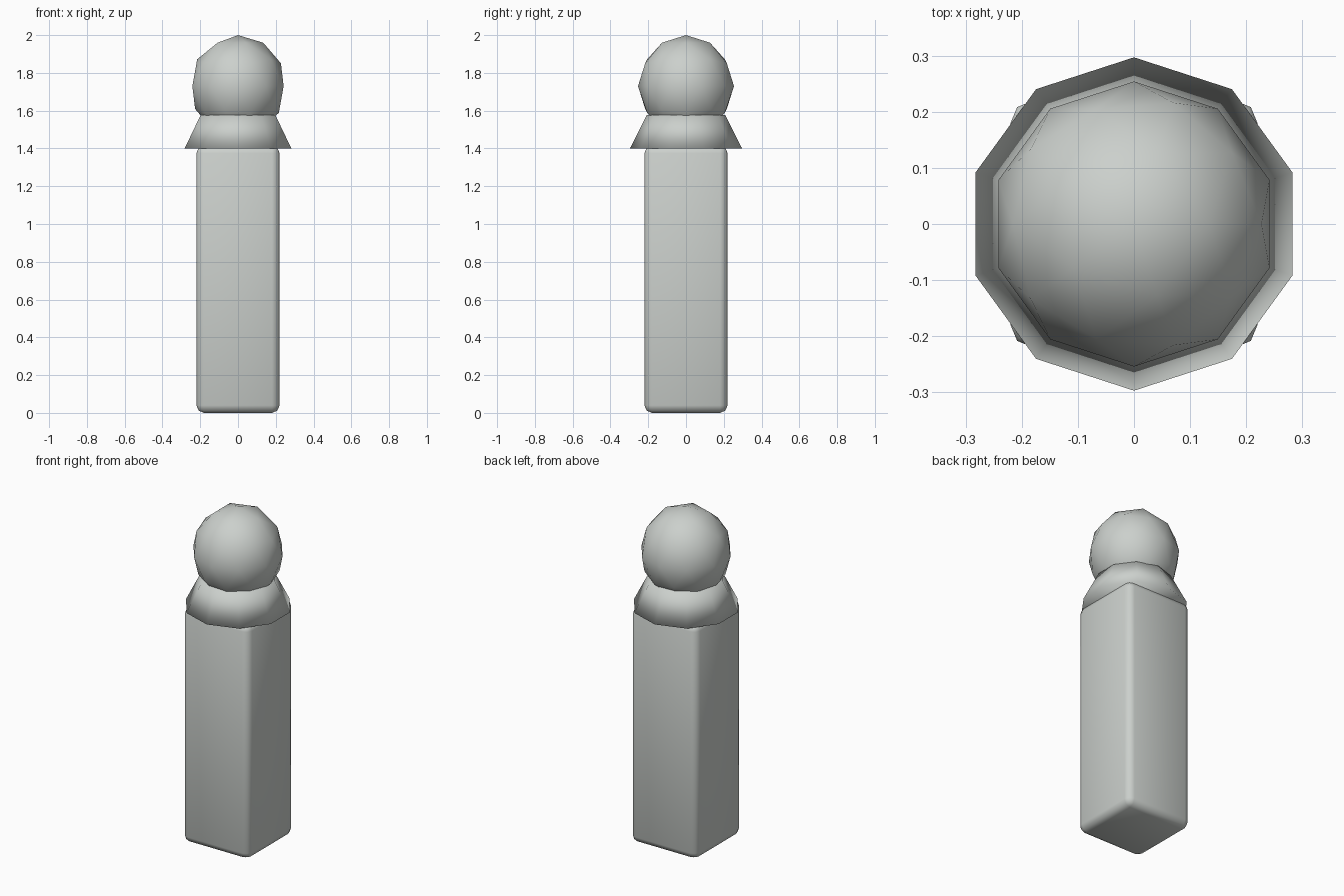
import bpy

cube = bpy.data.objects.get("Cube")
if cube:
    bpy.data.objects.remove(cube, do_unlink=True)

# Single pale grey
grey = bpy.data.materials.new("pale_grey")
grey.use_nodes = True
colour = (0.60, 0.63, 0.605, 1)
grey.diffuse_color = colour
grey.node_tree.nodes["Principled BSDF"].inputs["Base Color"].default_value = colour


def finish(name, scale=(1, 1, 1)):
    """Name, scale, colour and smooth the active object."""
    part = bpy.context.object
    part.name = name
    part.scale = scale
    bpy.ops.object.transform_apply(location=False, rotation=False, scale=True)
    part.data.materials.append(grey)
    bpy.ops.object.shade_smooth()
    return part


# Square body with rounded edges
body_height = 1.415
bpy.ops.mesh.primitive_cube_add(size=1, location=(0, 0, body_height / 2))
body = finish("body", (0.44, 0.44, body_height))
bevel = body.modifiers.new("rounded_edges", "BEVEL")
bevel.width = 0.04
bevel.segments = 2

# Flared ten-sided collar, closed at both ends
collar_bottom, collar_top = 1.40, 1.577
bpy.ops.mesh.primitive_cone_add(
    vertices=10, radius1=0.297, radius2=0.208,
    depth=collar_top - collar_bottom,
    location=(0, 0, (collar_bottom + collar_top) / 2))
finish("collar")

# Faceted ball head, slightly taller than wide
bpy.ops.mesh.primitive_ico_sphere_add(subdivisions=2, radius=1, location=(0, 0, 1.73))
finish("head", (0.254, 0.254, 0.27))
